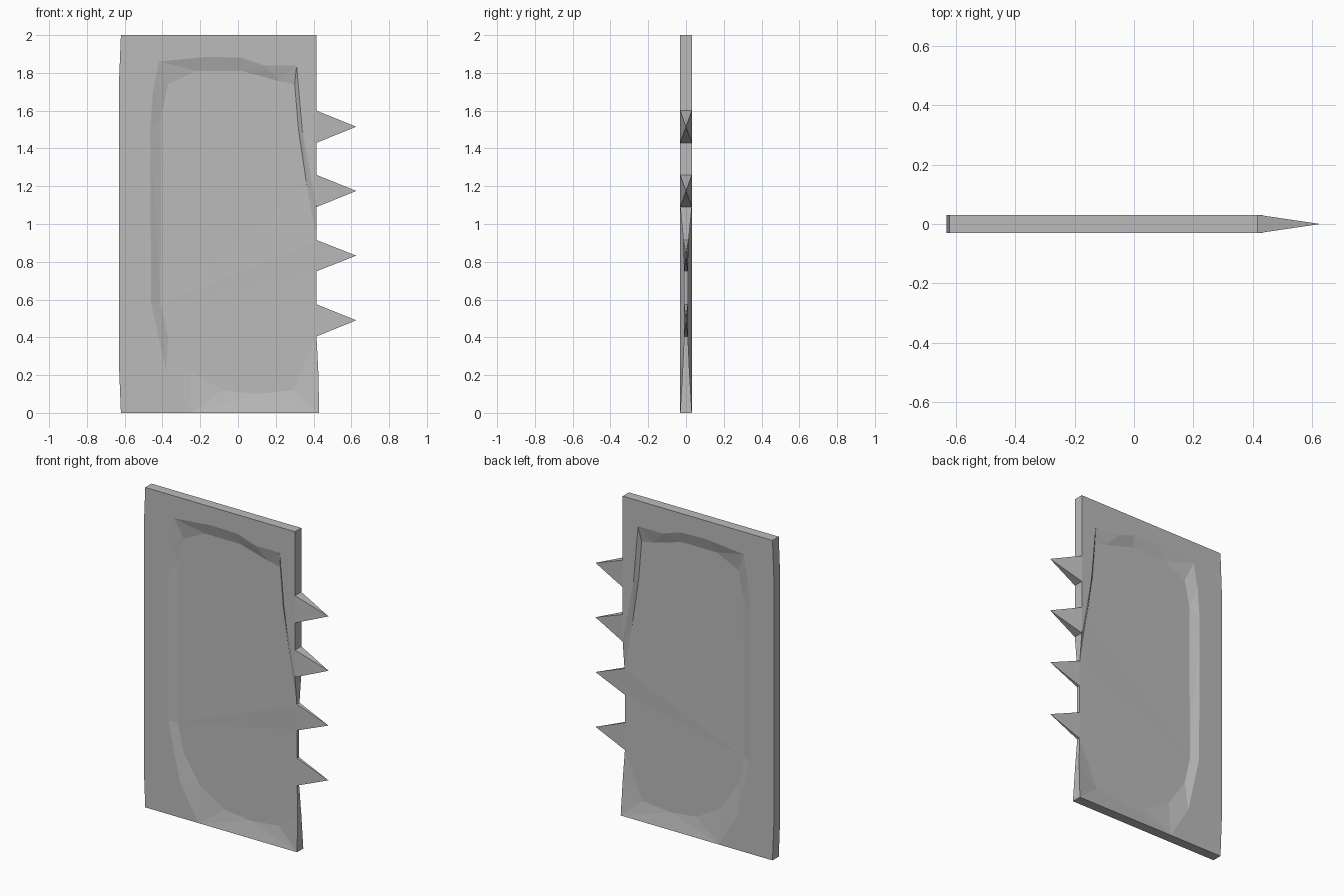
import bpy
import bmesh
from mathutils import Vector
from mathutils.geometry import delaunay_2d_cdt

if "Cube" in bpy.data.objects:
    bpy.data.objects.remove(bpy.data.objects["Cube"])

T = 0.031   # half thickness of the rim
F = 0.010   # half thickness of the recessed floor

metal = bpy.data.materials.new("grey metal")
metal.diffuse_color = (0.5, 0.5, 0.5, 1)
metal.use_nodes = True
metal.node_tree.nodes["Principled BSDF"].inputs["Base Color"].default_value = metal.diffuse_color


def finish(bm, name):
    bmesh.ops.recalc_face_normals(bm, faces=bm.faces)
    mesh = bpy.data.meshes.new(name)
    bm.to_mesh(mesh)
    bm.free()
    mesh.materials.append(metal)
    bpy.context.collection.objects.link(bpy.data.objects.new(name, mesh))


# Slab outline, anticlockwise: x, z, half thickness (thins where the recess
# runs out through the toothed edge)
outline = [(-0.62, 0, T), (-0.25, 0, T), (0.43, 0, T), (0.425, 0.22, 0.018),
           (0.416, 0.40, F), (0.416, 0.75, F), (0.416, 0.91, 0.013),
           (0.416, 1.09, T), (0.416, 2, T), (-0.62, 2, T),
           (-0.63, 1.75, T), (-0.63, 0.25, T)]
# Upper lip of the recess, from the toothed edge round to the bottom edge
rim = [(0.416, 1.09, T), (0.34, 1.5, T), (0.31, 1.84, T), (0.14, 1.84, T),
       (0.02, 1.88, T), (-0.16, 1.885, T), (-0.42, 1.86, T), (-0.45, 1.7, T),
       (-0.465, 1.5, T), (-0.46, 0.58, T), (-0.42, 0.40, T), (-0.38, 0.22, T),
       (-0.25, 0, T)]
# Foot of the recess wall, in the same direction
floor = [(0.416, 0.91, 0.013), (0.365, 1.2, F), (0.32, 1.5, F), (0.30, 1.74, F),
         (0.22, 1.755, F), (0.02, 1.81, F), (-0.22, 1.81, F), (-0.37, 1.74, F),
         (-0.405, 1.58, F), (-0.41, 0.58, F), (-0.37, 0.40, F), (-0.25, 0.22, F),
         (-0.08, 0.12, F), (0.10, 0.10, F), (0.29, 0.12, F), (0.425, 0.22, 0.018)]

points = list(dict.fromkeys(outline + rim + floor))
index = {p: i for i, p in enumerate(points)}
edges = [(index[a], index[b]) for line in (outline + outline[:1], rim, floor)
         for a, b in zip(line, line[1:])]
flat, _, tris, origin, _, _ = delaunay_2d_cdt(
    [Vector(p[:2]) for p in points], edges,
    [[index[p] for p in outline]], 1, 1e-5)

# Blade slab: matching front and back skins joined by edge walls
bm = bmesh.new()
skins = []
for side in (-1, 1):
    verts = [bm.verts.new((v.x, side * (points[o[0]][2] if o else T), v.y))
             for v, o in zip(flat, origin)]
    for tri in tris:
        bm.faces.new([verts[i] for i in tri])
    skins.append(verts)
bm.verts.index_update()
n = len(flat)
pairs = [(e.verts[0].index, e.verts[1].index) for e in bm.edges
         if e.is_boundary and e.verts[0].index < n]
front, back = skins
for a, b in pairs:
    bm.faces.new((front[a], front[b], back[b], back[a]))
finish(bm, "slab")

# Spikes along the right edge: bottom, top, half thickness at each
spikes = [(0.405, 0.575, F, F), (0.75, 0.915, F, 0.013),
          (1.09, 1.26, T, T), (1.43, 1.60, T, T)]
for k, (low, high, t_low, t_high) in enumerate(spikes):
    bm = bmesh.new()
    base = [bm.verts.new((0.416, y, z)) for y, z in
            ((-t_low, low), (t_low, low), (t_high, high), (-t_high, high))]
    tip = bm.verts.new((0.626, 0, (low + high) / 2))
    bm.faces.new(base)
    for i in range(4):
        bm.faces.new((base[i], base[(i + 1) % 4], tip))
    finish(bm, f"spike_{k + 1}")
